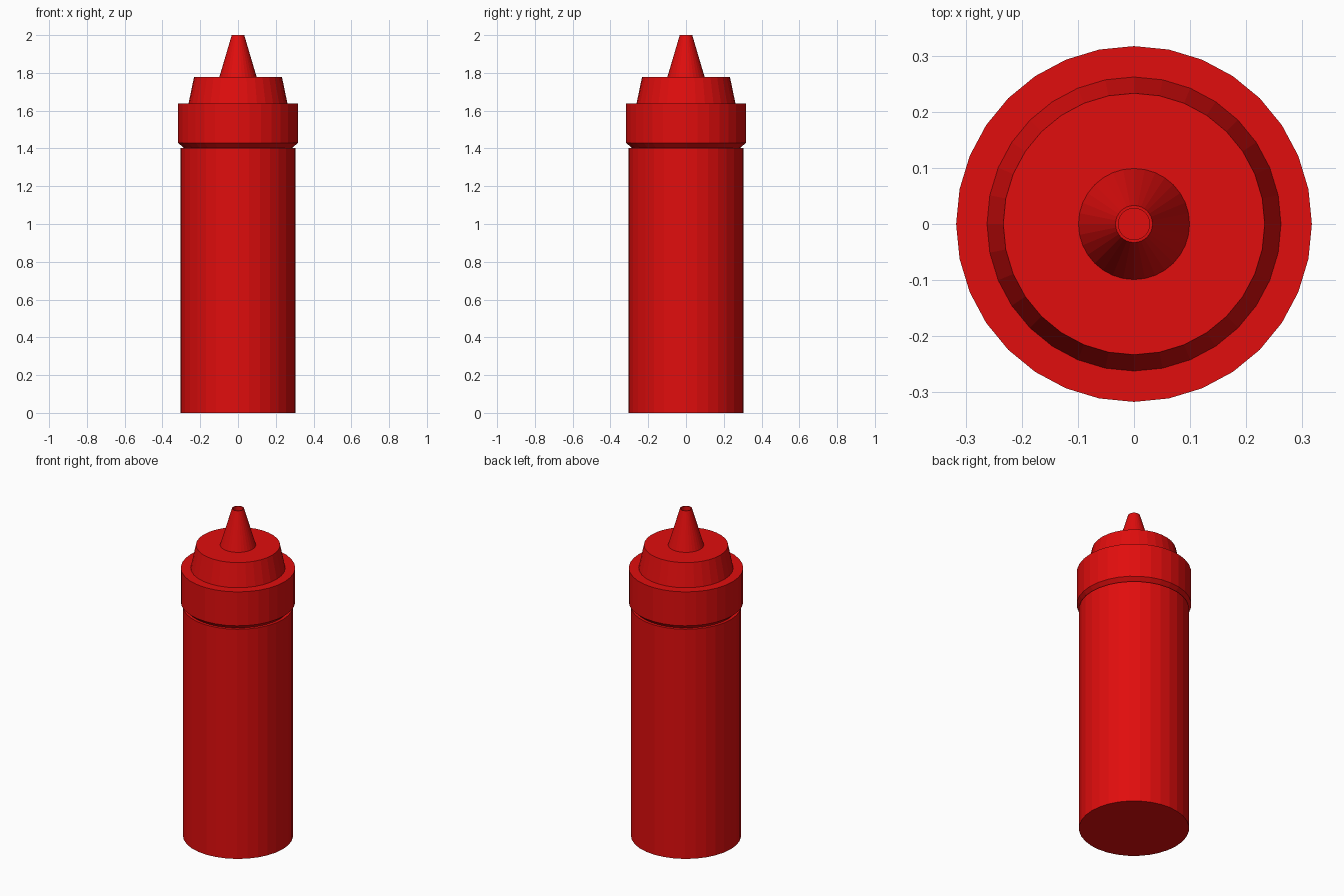
import bpy, bmesh
from math import cos, sin, tau

if "Cube" in bpy.data.objects:
    bpy.data.objects.remove(bpy.data.objects["Cube"])

SIDES = 32

red = bpy.data.materials.new("red_plastic")
red.diffuse_color = (0.75, 0.004, 0.004, 1)
red.use_nodes = True
red.node_tree.nodes["Principled BSDF"].inputs["Base Color"].default_value = red.diffuse_color


def lathe(name, profile, cap_start=False, cap_end=False):
    """Revolve (radius, height) points around z with flat facets."""
    bm = bmesh.new()
    rings = [[bm.verts.new((r * cos(tau * i / SIDES), r * sin(tau * i / SIDES), z))
              for i in range(SIDES)] for r, z in profile]
    for a, b in zip(rings, rings[1:]):
        for i in range(SIDES):
            j = (i + 1) % SIDES
            bm.faces.new((a[i], a[j], b[j], b[i]))
    if cap_start:
        bm.faces.new(rings[0][::-1])
    if cap_end:
        bm.faces.new(rings[-1])
    mesh = bpy.data.meshes.new(name)
    bm.to_mesh(mesh)
    bm.free()
    mesh.materials.append(red)
    obj = bpy.data.objects.new(name, mesh)
    bpy.context.collection.objects.link(obj)
    return obj


# Bottle body with a narrow shoulder ledge under the cap
lathe("bottle_body", [(0.305, 0), (0.305, 1.403), (0.288, 1.403)], cap_start=True)

# Screw cap: chamfered lower rim, collar, tapered raised lid
lathe("screw_cap", [(0.288, 1.403), (0.317, 1.43), (0.317, 1.637),
                    (0.262, 1.637), (0.233, 1.777), (0.099, 1.777)])

# Conical nozzle with a recessed opening
lathe("nozzle", [(0.099, 1.777), (0.033, 2.0), (0.028, 2.0), (0.028, 1.97)],
      cap_end=True)
